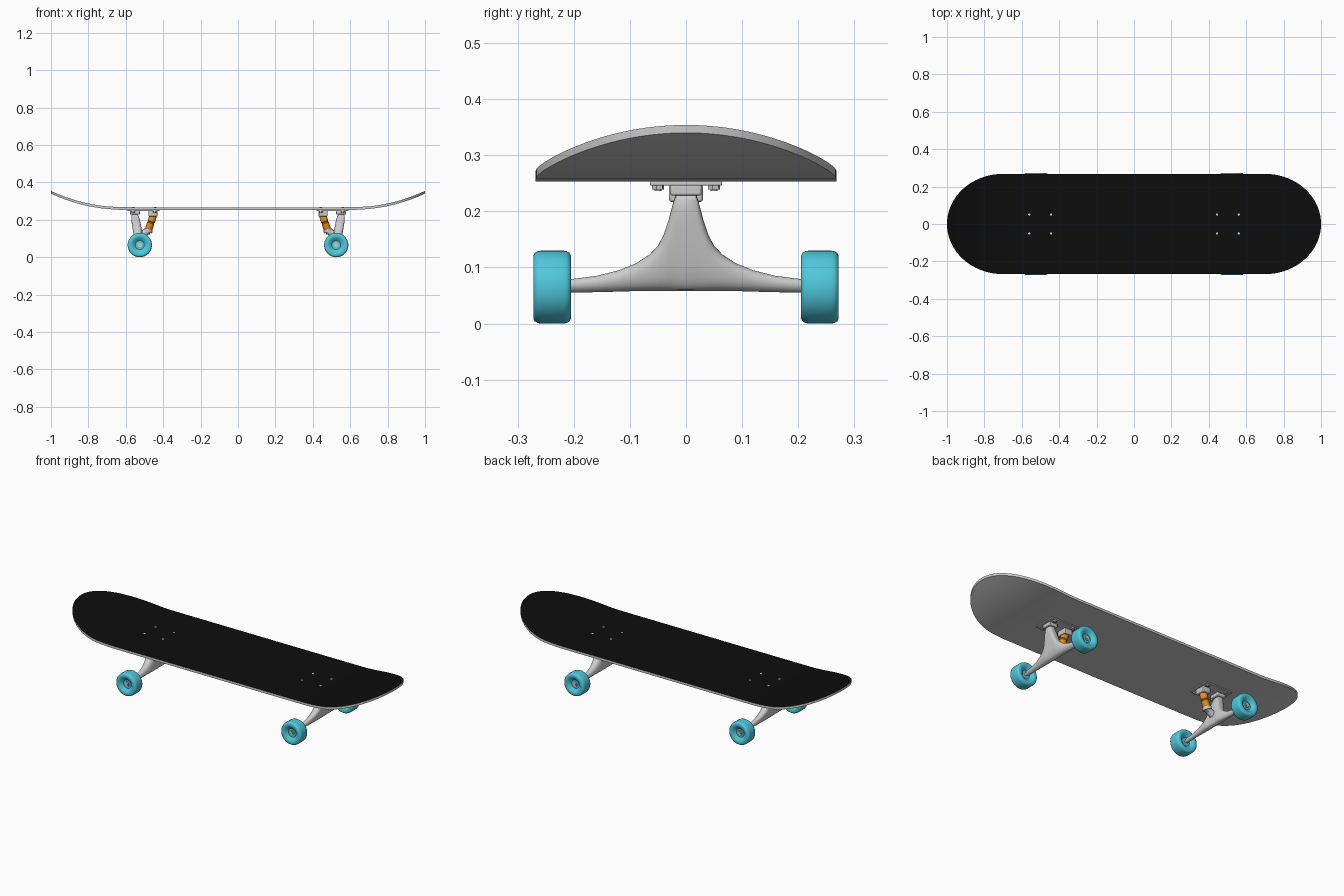
import bpy, bmesh, math
from mathutils import Vector

if "Cube" in bpy.data.objects:
    bpy.data.objects.remove(bpy.data.objects["Cube"])


def material(name, rgb):
    m = bpy.data.materials.new(name)
    m.diffuse_color = (*rgb, 1)
    m.use_nodes = True
    m.node_tree.nodes["Principled BSDF"].inputs["Base Color"].default_value = m.diffuse_color
    return m


BLACK = material("grip_black", (0.004, 0.004, 0.004))
GREY = material("plain_grey", (0.6, 0.6, 0.6))
CYAN = material("wheel_cyan", (0.08, 0.58, 0.72))
ORANGE = material("bushing_orange", (0.8, 0.27, 0.01))


def finish(bm, name, mats=(), angle=35, bevel=0):
    bmesh.ops.remove_doubles(bm, verts=bm.verts, dist=1e-5)
    bmesh.ops.recalc_face_normals(bm, faces=bm.faces)
    mesh = bpy.data.meshes.new(name)
    bm.to_mesh(mesh)
    bm.free()
    ob = bpy.data.objects.new(name, mesh)
    bpy.context.collection.objects.link(ob)
    for m in mats:
        mesh.materials.append(m)
    if bevel:
        mod = ob.modifiers.new("bevel", 'BEVEL')
        mod.width, mod.segments = bevel, 2
    bpy.ops.object.select_all(action='DESELECT')
    ob.select_set(True)
    bpy.context.view_layer.objects.active = ob
    bpy.ops.object.shade_smooth_by_angle(angle=math.radians(angle))
    return ob


def loft(bm, rings, closed=False):
    """Skin rings of points; cap the ends unless the loft is closed."""
    rows = [[bm.verts.new(p) for p in r] for r in rings]
    n = len(rows[0])
    for i in range(len(rows) if closed else len(rows) - 1):
        a, b = rows[i], rows[(i + 1) % len(rows)]
        for j in range(n):
            bm.faces.new((a[j], a[(j + 1) % n], b[(j + 1) % n], b[j]))
    if not closed:
        bm.faces.new(rows[0])
        bm.faces.new(rows[-1])


def lathe(name, profile, base, axis, sides=32, mats=(), closed=False):
    """Revolve (radius, distance along axis) points around an axis."""
    base, axis = Vector(base), Vector(axis).normalized()
    u = axis.orthogonal().normalized()
    v = axis.cross(u)
    bm = bmesh.new()
    loft(bm, [[base + axis * d + (u * math.cos(k * math.tau / sides) + v * math.sin(k * math.tau / sides)) * r
               for k in range(sides)] for r, d in profile], closed)
    return finish(bm, name, mats)


def rod(name, p, q, r, sides=24, mats=()):
    d = Vector(q) - Vector(p)
    return lathe(name, [(r, 0), (r, d.length)], p, d, sides, mats)


def box(name, lo, hi, bevel=0.002):
    bm = bmesh.new()
    bmesh.ops.create_cube(bm, size=1)
    for v in bm.verts:
        v.co = [(a + b) / 2 + c * abs(b - a) for a, b, c in zip(lo, hi, v.co)]
    return finish(bm, name, bevel=bevel)


# deck: rounded outline with raised nose and tail, black on top
def lift(x):
    return 0.087 * (max(0, abs(x) - 0.6) / 0.4) ** 2.1


def deck():
    half = [0.07 * i for i in range(10)]
    ends = [math.radians(90 * i / 28) for i in range(29)]
    st = [(x, 0.268) for x in half] + [(0.7 + 0.3 * math.sin(a), max(0.268 * math.cos(a), 0.0008)) for a in ends]
    st = [(-x, w) for x, w in reversed(st[1:])] + st
    rows, n = [], 16
    bm = bmesh.new()
    for x, w in st:
        ys = [w * (2 * i / n - 1) for i in range(n + 1)]
        z = lift(x)
        rows.append([Vector((x, y, z + 0.267)) for y in ys] + [Vector((x, y, z + 0.253)) for y in reversed(ys)])
    loft(bm, rows)
    bm.normal_update()
    bmesh.ops.recalc_face_normals(bm, faces=bm.faces)
    for f in bm.faces:
        f.material_index = 1 if f.normal.z > 0.5 else 0
    finish(bm, "deck", (GREY, BLACK), 40)


deck()

# hanger outline in y-z: distance from centre, bottom, top, half thickness in x
HANGER = [(0.0, 0.059, 0.232, 0.024), (0.018, 0.059, 0.232, 0.024), (0.023, 0.059, 0.215, 0.024),
          (0.031, 0.059, 0.185, 0.024), (0.04, 0.059, 0.158, 0.024), (0.05, 0.059, 0.139, 0.023),
          (0.065, 0.059, 0.123, 0.022), (0.09, 0.058, 0.107, 0.019), (0.12, 0.057, 0.095, 0.016),
          (0.16, 0.056, 0.085, 0.014), (0.207, 0.055, 0.079, 0.012)]


def hanger(s):
    bm = bmesh.new()
    rings = []
    for y, lo, hi, t in [(-y, *r) for y, *r in reversed(HANGER[1:])] + [tuple(h) for h in HANGER]:
        e = 0.55 + 0.45 * min(1, abs(y) / 0.12)
        ring = []
        for k in range(28):
            a = math.tau * k / 28
            c, d = math.cos(a), math.sin(a)
            z = (lo + hi) / 2 + (hi - lo) / 2 * math.copysign(abs(d) ** e, d)
            x = 0.525 + 0.17 * (z - 0.067) + t * math.copysign(abs(c) ** e, c)
            ring.append((s * x, y, z))
        rings.append(ring)
    loft(bm, rings)
    finish(bm, "hanger", angle=50)


# wheel section: rounded tread with dished faces around a bore
WHEEL = [(0.012, 0.018), (0.024, 0.018), (0.028, 0.021), (0.041, 0.032), (0.046, 0.0335), (0.056, 0.0335),
         (0.061, 0.031), (0.064, 0.026), (0.065, 0.02)]
WHEEL += [(r, -d) for r, d in reversed(WHEEL)]


def truck(s):
    # base plate with bushing block and pivot block
    box("base_plate", (s * 0.42, -0.064, 0.246), (s * 0.59, 0.064, 0.2535))
    box("bushing_block", (s * 0.43, -0.03, 0.217), (s * 0.478, 0.03, 0.248), 0.004)
    box("pivot_block", (s * 0.525, -0.028, 0.228), (s * 0.578, 0.028, 0.248), 0.004)
    hanger(s)
    # bushing stack leaning toward the middle of the board
    top, low = Vector((s * 0.453, 0, 0.222)), Vector((s * 0.478, 0, 0.148))
    d = (low - top).normalized()
    lathe("bushing", [(0.018, 0), (0.02, 0.004), (0.02, 0.033), (0.017, 0.037), (0.017, 0.039), (0.02, 0.043),
                      (0.02, 0.072), (0.018, 0.076)], top, d, 28, (ORANGE,))
    rod("bushing_seat", low - d * 0.002, low + d * 0.014, 0.024, 28)
    rod("kingpin_nut", low + d * 0.012, low + d * 0.026, 0.014, 6)
    rod("seat_arm", low + d * 0.006, (s * 0.525, 0, 0.115), 0.019)
    # axle, wheels and nuts
    rod("axle", (s * 0.525, -0.264, 0.066), (s * 0.525, 0.264, 0.066), 0.008)
    for t in (-1, 1):
        lathe("wheel", WHEEL, (s * 0.525, t * 0.2385, 0.065), (0, 1, 0), 48, (CYAN,), True)
        lathe("wheel_bearing", [(0.021, -0.016), (0.021, 0.016)], (s * 0.525, t * 0.2385, 0.065), (0, 1, 0))
        rod("axle_nut", (s * 0.525, t * 0.254, 0.066), (s * 0.525, t * 0.262, 0.066), 0.014, 6)
        # deck bolts and their nuts
        for x in (0.443, 0.56):
            p = (s * x, t * 0.05)
            rod("bolt", (*p, 0.236), (*p, 0.2682), 0.006, 16)
            rod("bolt_nut", (*p, 0.239), (*p, 0.247), 0.011, 6)


for side in (-1, 1):
    truck(side)
